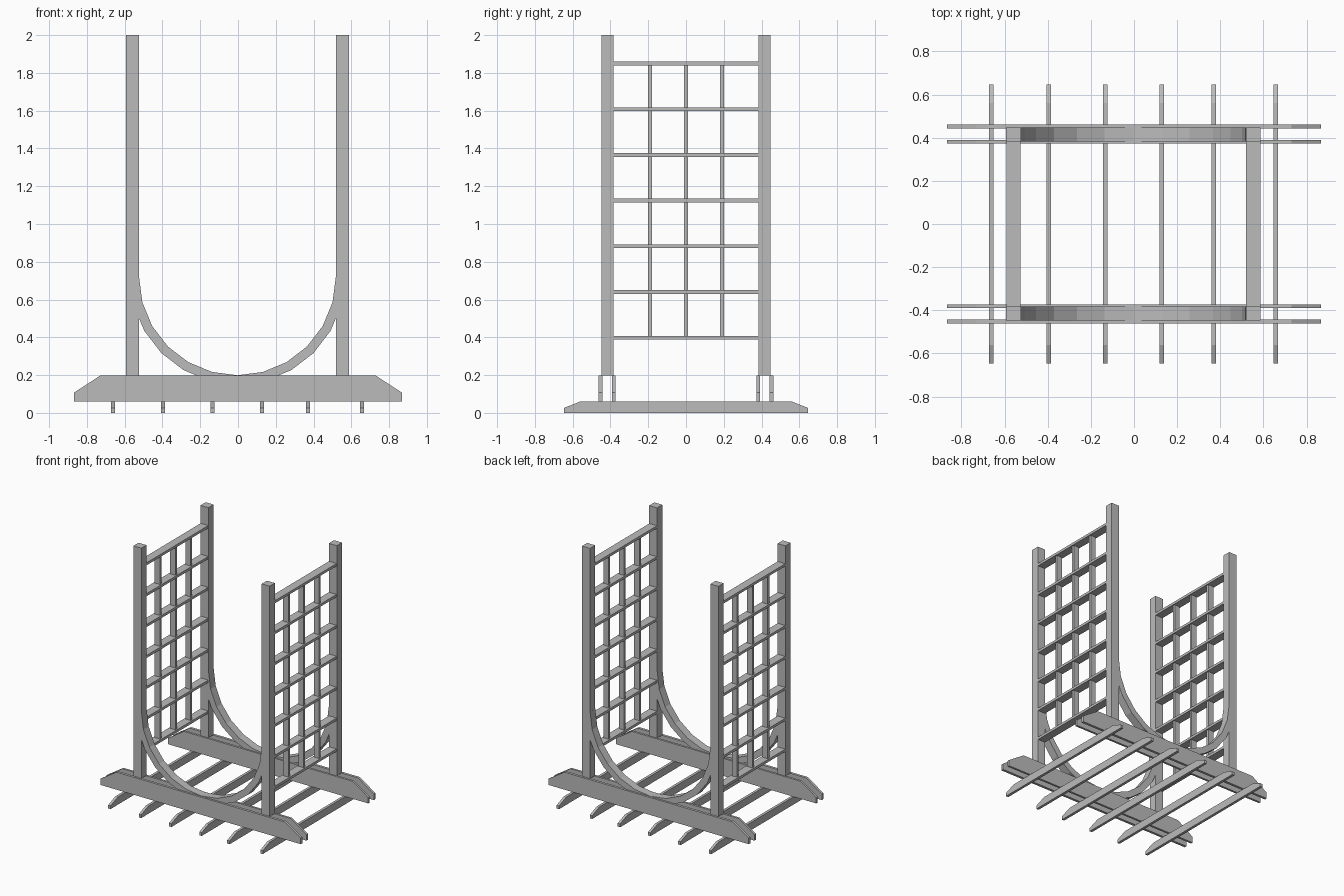
import bpy
import bmesh
import math
from mathutils import Vector

cube = bpy.data.objects.get("Cube")
if cube:
    bpy.data.objects.remove(cube, do_unlink=True)

# Single weathered grey
grey = bpy.data.materials.new("plain_grey")
grey.use_nodes = True
GREY = (0.5, 0.5, 0.5, 1)
grey.diffuse_color = GREY
grey.node_tree.nodes["Principled BSDF"].inputs["Base Color"].default_value = GREY


def finish(name, bm):
    bmesh.ops.recalc_face_normals(bm, faces=bm.faces[:])
    mesh = bpy.data.meshes.new(name)
    bm.to_mesh(mesh)
    bm.free()
    mesh.materials.append(grey)
    obj = bpy.data.objects.new(name, mesh)
    bpy.context.collection.objects.link(obj)
    return obj


def box(name, center, size):
    bm = bmesh.new()
    bmesh.ops.create_cube(bm, size=1)
    for v in bm.verts:
        v.co = Vector(a * s + c for a, s, c in zip(v.co, size, center))
    return finish(name, bm)


def extrude(name, points, depth, place):
    """Extrude a flat outline; place(u, w, d) maps it into the model."""
    bm = bmesh.new()
    face = bm.faces.new([bm.verts.new(place(u, w, -depth / 2)) for u, w in points])
    shift = place(0, 0, depth / 2) - place(0, 0, -depth / 2)
    new = bmesh.ops.extrude_face_region(bm, geom=[face])["geom"]
    bmesh.ops.translate(bm, vec=shift,
                        verts=[g for g in new if isinstance(g, bmesh.types.BMVert)])
    return finish(name, bm)


def plank(half, flat, low, shoulder, high):
    return [(-half, low), (half, low), (half, shoulder),
            (flat, high), (-flat, high), (-half, shoulder)]


MID = -0.003       # centre of the uprights
POST_X, POST_Y = 0.556, 0.415
POST_W, POST_D = 0.069, 0.064
DECK = 0.197       # top of the base boards

# Ground slats running front to back
for x in (-0.661, -0.396, -0.134, 0.128, 0.37, 0.657):
    extrude("ground_slat", plank(0.647, 0.56, 0, 0.026, 0.06), 0.021,
            lambda u, w, d, x=x: Vector((x + d, u, w)))

for side, label in ((-1, "front"), (1, "back")):
    # Paired base boards with sloped ends
    for y, depth in ((0.382, 0.017), (0.452, 0.02)):
        extrude(label + "_base_board", plank(0.867, 0.73, 0.06, 0.108, DECK), depth,
                lambda u, w, d, y=y: Vector((u, side * y + d, w)))

    # Corner posts
    for s, hand in ((-1, "right"), (1, "left")):
        box(f"{label}_{hand}_post", (MID + s * POST_X, side * POST_Y, (2 + DECK) / 2),
            (POST_W, POST_D, 2 - DECK))

    # Half-round cradle, trimmed level with the boards
    angles = [math.pi + math.pi * i / 12 for i in range(13)]
    ring = [(r * math.cos(a), 0.72 + r * math.sin(a))
            for r, seq in ((0.521, angles), (0.57, angles[::-1])) for a in seq]
    arch = extrude(label + "_cradle_arch", ring, POST_D,
                   lambda u, w, d: Vector((MID + u, side * POST_Y + d, w)))
    bm = bmesh.new()
    bm.from_mesh(arch.data)
    cut = bmesh.ops.bisect_plane(bm, geom=bm.verts[:] + bm.edges[:] + bm.faces[:],
                                 plane_co=(0, 0, DECK), plane_no=(0, 0, 1),
                                 clear_inner=True)["geom_cut"]
    bmesh.ops.holes_fill(bm, edges=[e for e in cut if isinstance(e, bmesh.types.BMEdge)])
    bm.to_mesh(arch.data)
    bm.free()

# Lattice side panels
for s, hand in ((-1, "right"), (1, "left")):
    x = MID + s * POST_X
    for i in range(7):
        box(hand + "_panel_rung", (x, 0, 0.398 + 0.242 * i),
            (0.066, 2 * POST_Y - POST_D, 0.02))
    for y in (-0.19, 0, 0.19):
        box(hand + "_panel_upright", (x, y, 1.124), (0.045, 0.02, 1.452))
